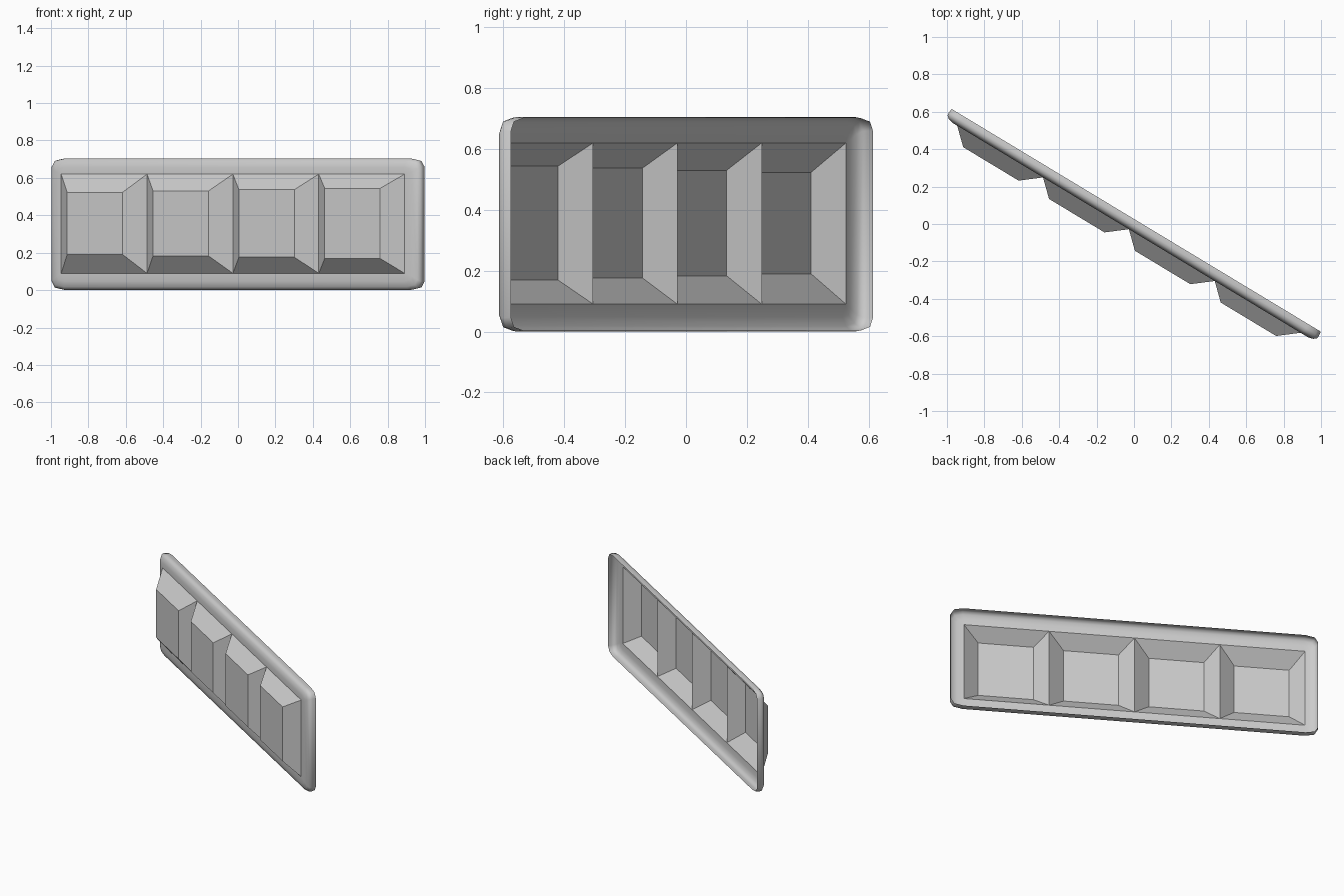
import bpy, bmesh
from math import radians

if "Cube" in bpy.data.objects:
    bpy.data.objects.remove(bpy.data.objects["Cube"])

ANGLE = radians(-31.1)      # whole panel is turned about z
HALF_L, HALF_H, MID = 1.156, 0.3525, 0.3525
X0, X1, Z0, Z1 = -1.081, 1.063, 0.09, 0.62   # row of trays
FACE = -0.038               # local y of the panel face


def make_object(name, bm, smooth):
    bmesh.ops.remove_doubles(bm, verts=bm.verts[:], dist=1e-5)
    bmesh.ops.recalc_face_normals(bm, faces=bm.faces[:])
    # front of the sheet faces local -y
    if sum(f.normal.y * f.calc_area() for f in bm.faces) > 0:
        bmesh.ops.reverse_faces(bm, faces=bm.faces[:])
    for f in bm.faces:
        f.smooth = smooth
    mesh = bpy.data.meshes.new(name)
    bm.to_mesh(mesh)
    bm.free()
    ob = bpy.data.objects.new(name, mesh)
    ob.rotation_euler.z = ANGLE
    bpy.context.collection.objects.link(ob)
    return ob


def bridge(bm, a, b):
    n = len(a)
    for i in range(n):
        j = (i + 1) % n
        quad = [a[i], a[j], b[j], b[i]]
        pts = []
        for v in quad:
            if all((v.co - p.co).length > 1e-5 for p in pts):
                pts.append(v)
        if len(pts) > 2:
            bm.faces.new(pts)


def rounded_loop(bm, inset, y):
    # one clipped corner, repeated around the four quadrants
    corner = [(0, 0.075 * 0.6), (0.02, 0.012), (0.08, 0)]
    k = max(0.4, 1 - inset / 0.12)
    hl, hh = HALF_L - inset, HALF_H - inset
    verts = []
    for sx, sz, flip in ((1, 1, 0), (-1, 1, 1), (-1, -1, 0), (1, -1, 1)):
        for cx, cz in (corner[::-1] if flip else corner):
            verts.append(bm.verts.new((sx * (hl - cx * k), y, MID + sz * (hh - cz * k))))
    return verts


# Rounded rim: outer edge curls backward, open at the back
bm = bmesh.new()
profile = [(0.004, 0.023), (0, -0.002), (0.003, -0.018), (0.018, -0.031), (0.048, FACE)]
loops = [rounded_loop(bm, d, y) for d, y in profile]
inner = []
for x, z in ((X1, Z1), (X0, Z1), (X0, Z0), (X1, Z0)):
    inner += [bm.verts.new((x, FACE, z)) for _ in range(3)]
loops.append(inner)
for a, b in zip(loops, loops[1:]):
    bridge(bm, a, b)
make_object("rim", bm, True)

# Four hollow trays with sloped walls, each slightly taller than the last
step = (X1 - X0) / 4
for i in range(4):
    bm = bmesh.new()
    xa, xb = X0 + i * step, X0 + (i + 1) * step
    grow = 0.007 * i
    za, zb = 0.19 - grow, 0.523 + grow
    mouth = [bm.verts.new((x, FACE, z)) for x, z in
             ((xa, Z0), (xb, Z0), (xb, Z1), (xa, Z1))]
    floor = [bm.verts.new((x, -0.12, z)) for x, z in
             ((xa + 0.087, za), (xb - 0.103, za), (xb - 0.103, zb), (xa + 0.087, zb))]
    bridge(bm, mouth, floor)
    bm.faces.new(floor)
    make_object(f"tray_{i + 1}", bm, False)
